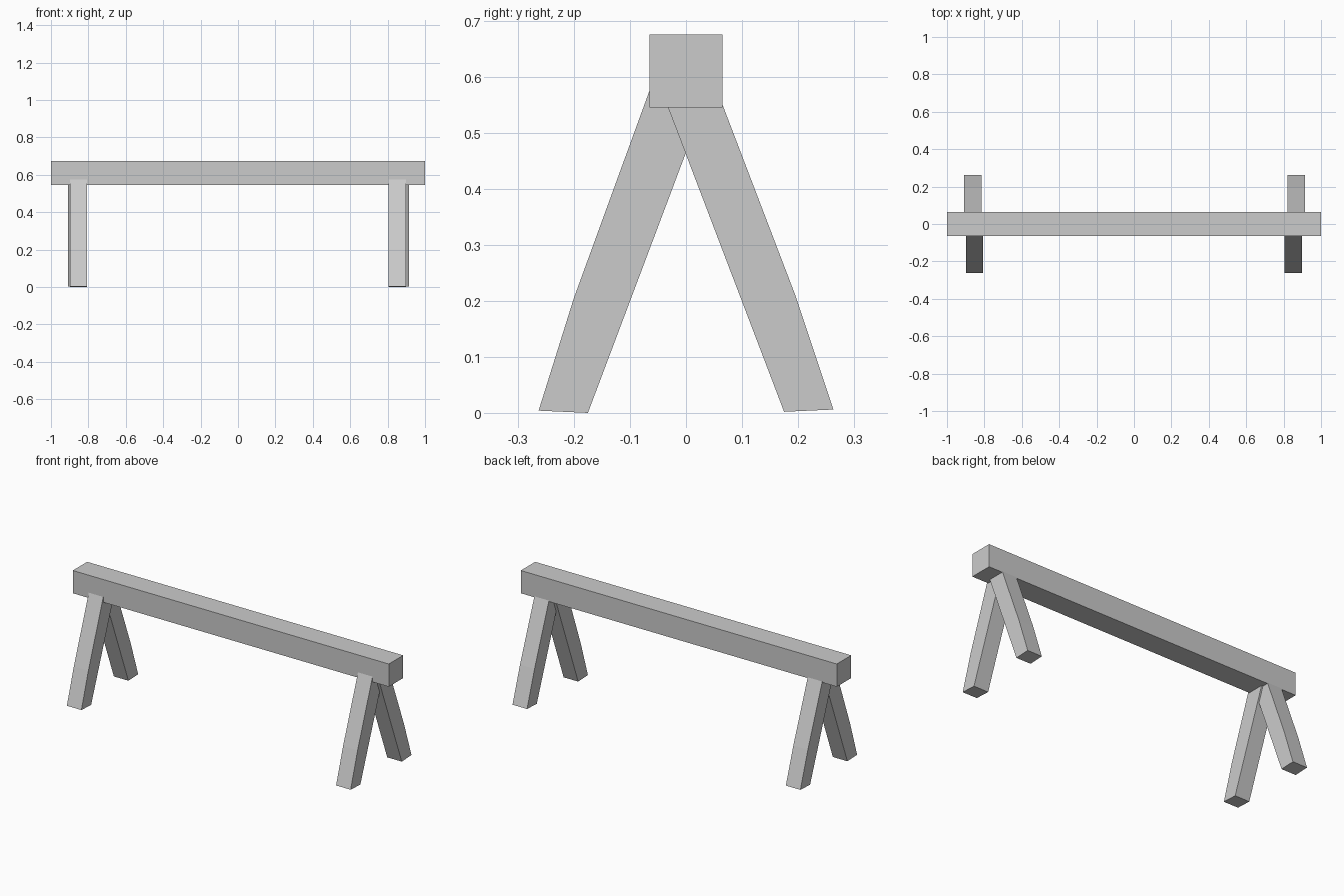
import bpy
import bmesh

cube = bpy.data.objects.get("Cube")
if cube:
    bpy.data.objects.remove(cube, do_unlink=True)

grey = bpy.data.materials.new("plain_grey")
grey.use_nodes = True
colour = (0.6, 0.6, 0.6, 1)
grey.diffuse_color = colour
grey.node_tree.nodes["Principled BSDF"].inputs["Base Color"].default_value = colour


def extrude_profile(name, profile, x0, x1):
    """Extrude a side outline of (y, z) points from x0 to x1."""
    bm = bmesh.new()
    face = bm.faces.new([bm.verts.new((x0, y, z)) for y, z in profile])
    result = bmesh.ops.extrude_face_region(bm, geom=[face])
    moved = [v for v in result["geom"] if isinstance(v, bmesh.types.BMVert)]
    bmesh.ops.translate(bm, verts=moved, vec=(x1 - x0, 0, 0))
    bmesh.ops.recalc_face_normals(bm, faces=bm.faces)
    mesh = bpy.data.meshes.new(name)
    bm.to_mesh(mesh)
    bm.free()
    mesh.materials.append(grey)
    obj = bpy.data.objects.new(name, mesh)
    bpy.context.collection.objects.link(obj)
    return obj


# Square top beam
extrude_profile("top_beam", [(-0.065, 0.545), (0.065, 0.545),
                             (0.065, 0.675), (-0.065, 0.675)], -1, 1)

# Splayed legs with a slight kink on the outer face, tops buried in the beam
front = [(-0.263, 0.004), (-0.175, 0), (0.051, 0.6), (-0.056, 0.6), (-0.2, 0.205)]
back = [(0.263, 0.006), (0.175, 0.002), (-0.053, 0.6), (0.046, 0.6), (0.195, 0.21)]

# The pairs are slightly offset along the beam
width = 0.092
for name, profile, starts in (("front", front, {"right": -0.899, "left": 0.805}),
                              ("back", back, {"right": -0.908, "left": 0.822})):
    for side, x in starts.items():
        extrude_profile(f"{name}_{side}_leg", profile, x, x + width)
